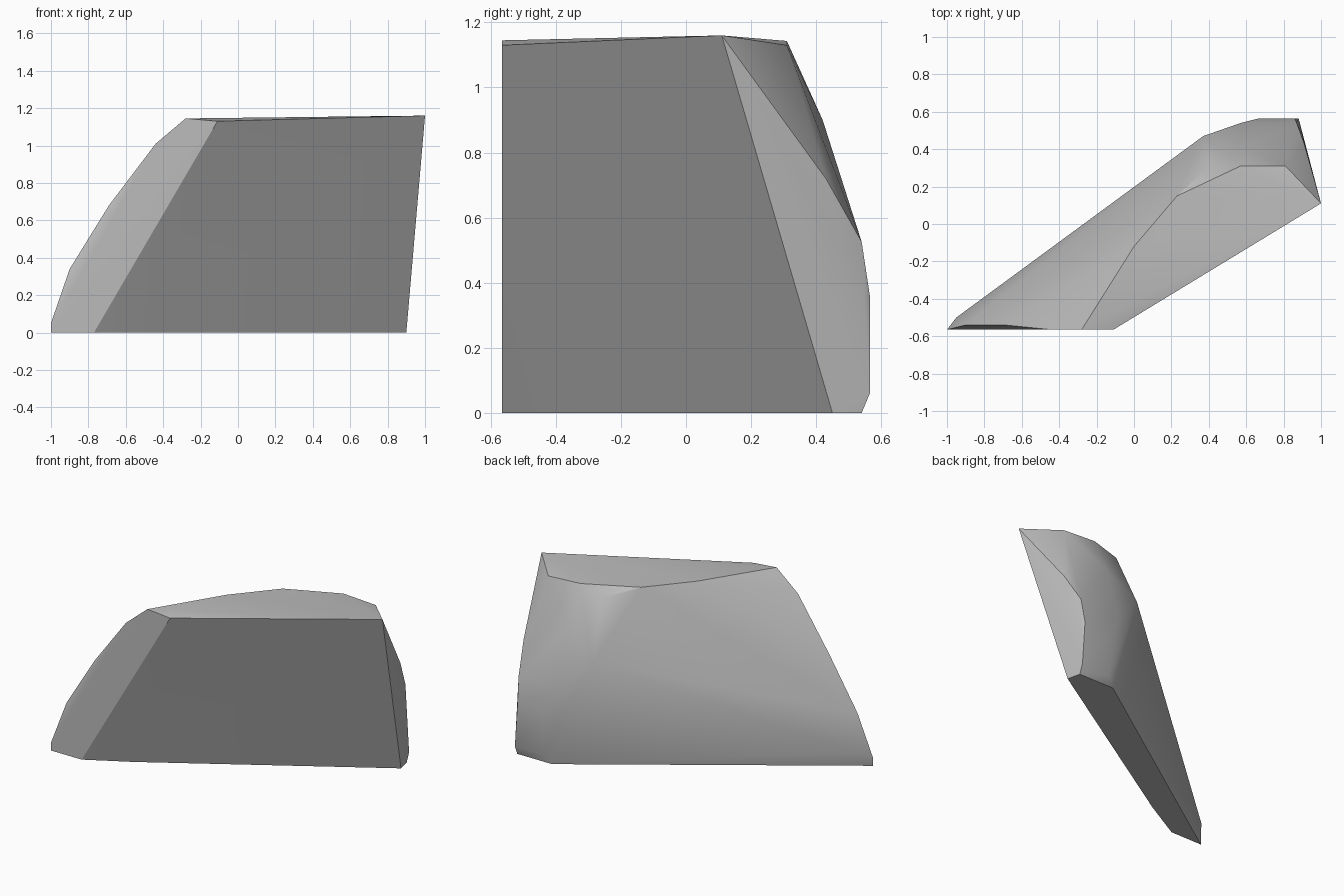
import bpy
import bmesh
import math

# Remove the default cube only
cube = bpy.data.objects.get("Cube")
if cube:
    bpy.data.objects.remove(cube, do_unlink=True)


def make_material(name, colour):
    mat = bpy.data.materials.new(name)
    mat.use_nodes = True
    mat.diffuse_color = colour
    mat.node_tree.nodes["Principled BSDF"].inputs["Base Color"].default_value = colour
    return mat


def convex_block(name, outlines, material):
    """Wrap the corner outlines of a chipped stone in one convex skin."""
    bm = bmesh.new()
    for outline in outlines:
        for corner in outline:
            bm.verts.new(corner)
    hull = bmesh.ops.convex_hull(bm, input=bm.verts[:])
    loose = [v for v in hull["geom_interior"] if isinstance(v, bmesh.types.BMVert)]
    bmesh.ops.delete(bm, geom=loose, context="VERTS")
    bmesh.ops.dissolve_limit(bm, angle_limit=math.radians(1),
                             verts=bm.verts[:], edges=bm.edges[:])
    bmesh.ops.recalc_face_normals(bm, faces=bm.faces[:])
    mesh = bpy.data.meshes.new(name)
    bm.to_mesh(mesh)
    bm.free()
    mesh.materials.append(material)
    obj = bpy.data.objects.new(name, mesh)
    bpy.context.collection.objects.link(obj)
    return obj


front = -0.565
back = 0.565

# Flat base of the stone
base = [(-1, front, 0), (-0.77, front, 0), (-0.49, -0.41, 0),
        (0.9, 0.45, 0), (0.88, 0.54, 0), (0.62, 0.54, 0)]

# Curved rim of the narrow front facet
front_rim = [(-1, front, 0.05), (-0.9, -0.54, 0.34), (-0.69, -0.54, 0.68),
             (-0.44, front, 1.01), (-0.28, front, 1.145), (-0.11, front, 1.13)]

# Rim of the nearly level top
top_rim = [(0, -0.12, 1.147), (0.23, 0.15, 1.147), (0.4, 0.31, 1.09),
           (0.57, 0.31, 1.143), (0.81, 0.31, 1.13), (1, 0.11, 1.16)]

# Rounded back corner and the edge of the left side facet
back_corner = [(-0.95, -0.5, 0.1), (0.37, 0.47, 0.72), (0.57, 0.42, 0.9),
               (0.91, 0.43, 0.72), (0.9, 0.48, 0.5), (0.57, 0.54, 0.52),
               (0.87, 0.54, 0.525), (0.67, back, 0.34), (0.86, back, 0.36),
               (0.67, back, 0.06), (0.88, back, 0.06)]

stone = make_material("stone grey", (0.5, 0.5, 0.5, 1))
block = convex_block("stone_block", [base, front_rim, top_rim, back_corner], stone)

# Smooth the weathered back, keep the chipped edges sharp
bpy.ops.object.select_all(action="DESELECT")
block.select_set(True)
bpy.context.view_layer.objects.active = block
bpy.ops.object.shade_smooth_by_angle(angle=math.radians(32))
